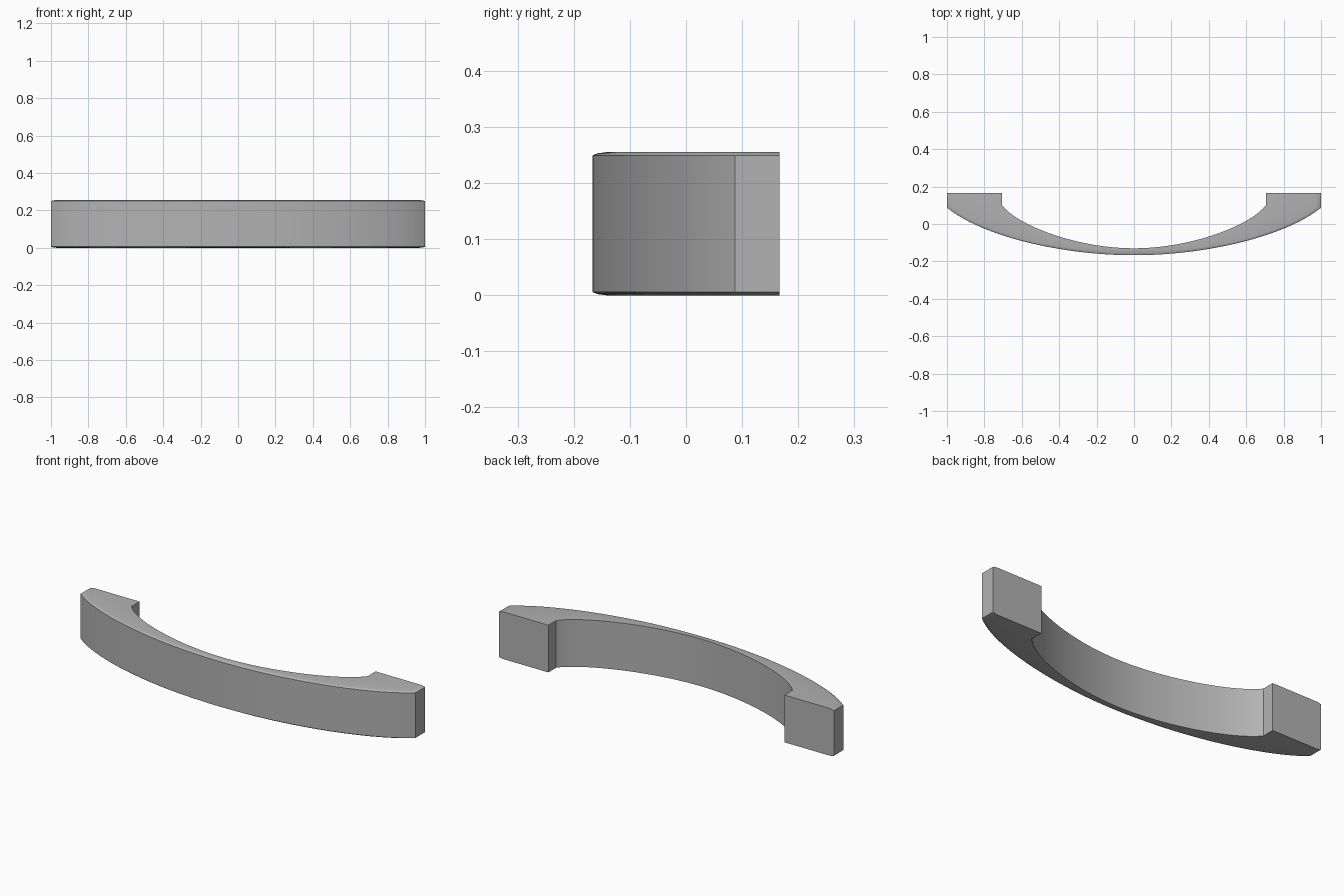
import bpy, bmesh, math
from mathutils import Vector
from mathutils.geometry import interpolate_bezier

if "Cube" in bpy.data.objects:
    bpy.data.objects.remove(bpy.data.objects["Cube"])

HEIGHT = 0.255
STEPS = 24

# Half outlines of the bow, from the middle to the foot
def outline(points):
    a, b, c, d = [Vector((x, y, 0)) for x, y in points]
    return interpolate_bezier(a, b, c, d, STEPS)

outer = outline([(0, -0.167), (0.4, -0.167), (0.82, -0.06), (1, 0.087)])
inner = outline([(0, -0.13), (0.3, -0.13), (0.62, -0.01), (0.705, 0.1)])

# Flat mounting face at the back of the foot
outer.append(Vector((1, 0.167, 0)))
inner.append(Vector((0.705, 0.167, 0)))

# Softened outer rim: inset from the outer face, drop from the top
RIM = [(0, 0.006), (0.009, 0.002), (0.028, 0)]

def section(bm, o, i):
    """One loop across the bow: up the outer face, over the top, down the inner face."""
    inward = (i - o).normalized()
    def put(p, z):
        return bm.verts.new((p.x, p.y, z))
    bottom = [put(o + inward * d, z) for d, z in reversed(RIM)]
    top = [put(o + inward * d, HEIGHT - z) for d, z in RIM]
    return bottom + top + [put(i, HEIGHT), put(i, 0)]

bm = bmesh.new()
loops = [section(bm, o, i) for o, i in zip(outer, inner)]
for a, b in zip(loops, loops[1:]):
    for k in range(len(a)):
        n = (k + 1) % len(a)
        bm.faces.new((a[k], a[n], b[n], b[k]))
bm.faces.new(loops[-1])

# Mirror to the other half and weld the middle
copy = bmesh.ops.duplicate(bm, geom=bm.verts[:] + bm.edges[:] + bm.faces[:])["geom"]
for v in copy:
    if isinstance(v, bmesh.types.BMVert):
        v.co.x = -v.co.x
bmesh.ops.remove_doubles(bm, verts=bm.verts, dist=0.0005)
bmesh.ops.recalc_face_normals(bm, faces=bm.faces)

mesh = bpy.data.meshes.new("bow_handle")
bm.to_mesh(mesh)
bm.free()
handle = bpy.data.objects.new("bow_handle", mesh)
bpy.context.collection.objects.link(handle)

# Plain grey finish
grey = bpy.data.materials.new("grey")
grey.use_nodes = True
grey.diffuse_color = (0.45, 0.45, 0.45, 1)
grey.node_tree.nodes["Principled BSDF"].inputs["Base Color"].default_value = (0.45, 0.45, 0.45, 1)
mesh.materials.append(grey)

bpy.context.view_layer.objects.active = handle
handle.select_set(True)
bpy.ops.object.shade_smooth_by_angle(angle=math.radians(30))
